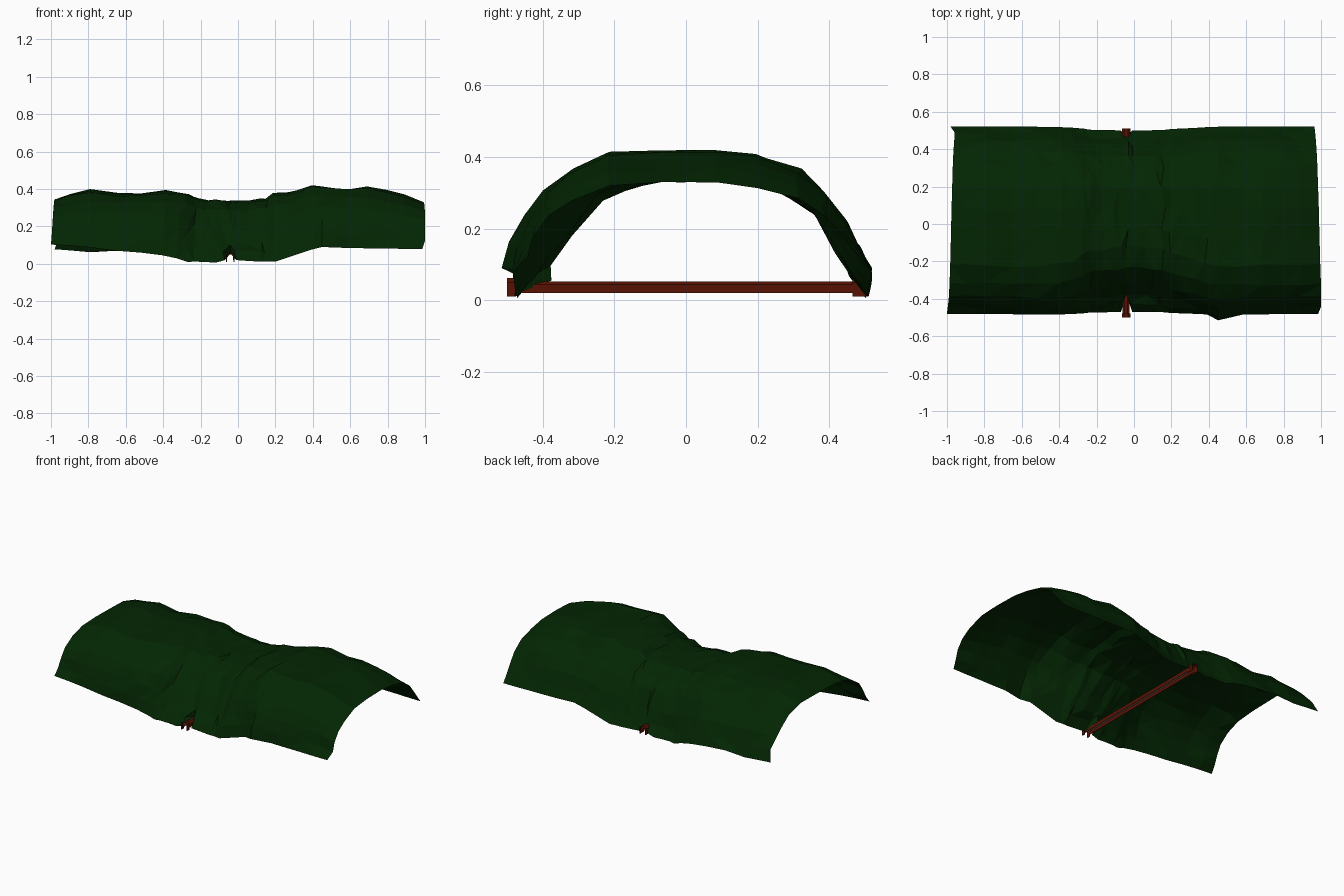
import bpy, bmesh, random

if "Cube" in bpy.data.objects:
    bpy.data.objects.remove(bpy.data.objects["Cube"])
random.seed(4)


def material(name, col):
    m = bpy.data.materials.new(name)
    m.diffuse_color = (*col, 1)
    m.use_nodes = True
    m.node_tree.nodes["Principled BSDF"].inputs["Base Color"].default_value = m.diffuse_color
    return m


def make_object(name, bm, mat=None):
    me = bpy.data.meshes.new(name)
    bm.to_mesh(me)
    bm.free()
    ob = bpy.data.objects.new(name, me)
    bpy.context.collection.objects.link(ob)
    if mat:
        me.materials.append(mat)
    return ob


green = material("cloth_green", (0.001, 0.019, 0.001))
red = material("bar_red", (0.095, 0.006, 0.001))

# Cross-sections of the cloth (y, height fraction): flared ends, round bulge, pinched waist
FLARE = [(-.48, 0), (-.445, .20), (-.42, .42), (-.38, .63), (-.32, .80), (-.22, .96), (-.08, .99),
         (.08, 1), (.20, .95), (.31, .82), (.385, .62), (.44, .40), (.485, .18), (.52, 0)]
WIDE = [(-.485, 0), (-.472, .24), (-.445, .46), (-.40, .68), (-.325, .85), (-.225, .975), (-.08, .99),
        (.08, 1), (.20, .95), (.32, .835), (.385, .67), (.45, .43), (.49, .18), (.52, 0)]
WAIST = [(-.47, 0), (-.425, .16), (-.38, .28), (-.32, .52), (-.235, .85), (-.12, .98), (-.02, 1),
         (.08, 1), (.20, .99), (.29, .87), (.36, .70), (.42, .40), (.455, .18), (.50, 0)]

# Stations along the cloth: x, ridge z, hem z, blend (-1 flared, 0 round, 1 pinched)
STATIONS = [(-.985, .355, .103, -1), (-.90, .375, .097, -.9), (-.79, .40, .087, -.7),
            (-.65, .378, .07, -.5), (-.52, .385, .06, -.2), (-.40, .393, .045, .1),
            (-.33, .39, .03, .25), (-.27, .38, .01, .5), (-.235, .365, .012, .8),
            (-.17, .342, .01, .85), (-.12, .348, .006, .9), (-.07, .338, .02, 1),
            (-.04, .336, .055, 1), (-.01, .336, .02, 1), (.06, .337, .015, 1), (.12, .35, .012, .9),
            (.155, .345, .012, .9), (.20, .38, .012, .6), (.27, .385, .035, .45), (.33, .395, .055, .3),
            (.39, .425, .075, .1), (.45, .42, .09, 0), (.58, .407, .085, -.1), (.69, .42, .083, -.4),
            (.79, .395, .082, -.7), (.89, .37, .08, -.9), (.985, .33, .08, -1)]


# Wavy end edges: how x shifts along the arch (s runs 0..1 from front to back)
def end_shift(x, s):
    if x < 0:
        return -.015 + .045 * s if s < .95 else .005
    return .015 * (s > .05) - .05 * max(0, s - .3)


# Draped cloth: a single open sheet with small random creases
bm = bmesh.new()
rows = []
n = len(WIDE)
for x, top, hem, w in STATIONS:
    row = []
    for i, a in enumerate(WIDE):
        b = WAIST[i] if w > 0 else FLARE[i]
        y = a[0] + (b[0] - a[0]) * abs(w)
        z = hem + (top - hem) * (a[1] + (b[1] - a[1]) * abs(w))
        edge = i in (0, n - 1)
        if abs(x) > .95:
            px = x + end_shift(x, i / (n - 1))
        else:
            px = x + (random.uniform(-.014, .014) if abs(x) < .45 and not edge else 0)
        # the back hem hangs lower at the left end
        if x < -.7 and i == n - 1:
            z -= .025
        if not edge:
            y += random.uniform(-.007, .007)
            z += random.uniform(-.011, .003)
        # hem gathers inward where the bar ties it
        if abs(x + .04) < .01:
            y *= {0: .80, 1: .88, 2: .95, n - 1: .93, n - 2: .97}.get(i, 1)
        if abs(x - .45) < .01 and i < 3:
            y -= .03 - .01 * i
        row.append(bm.verts.new((px, y, z)))
    rows.append(row)
for r0, r1 in zip(rows, rows[1:]):
    for i in range(n - 1):
        bm.faces.new((r0[i], r1[i], r1[i + 1], r0[i + 1]))
bmesh.ops.triangulate(bm, faces=bm.faces[:])
make_object("draped_cloth", bm, green)


# Extrude an x-z outline along y
def extrude_y(name, outline, y0, y1, mat=None):
    bm = bmesh.new()
    a, b = ([bm.verts.new((x - .042, y, z)) for x, z in outline] for y in (y0, y1))
    k = len(outline)
    bm.faces.new(a)
    bm.faces.new(b[::-1])
    for i in range(k):
        j = (i + 1) % k
        bm.faces.new((a[i], b[i], b[j], a[j]))
    bmesh.ops.recalc_face_normals(bm, faces=bm.faces[:])
    return make_object(name, bm, mat)


# Inverted open channel with a chamfered top: half width, bottom, shoulder, top, wall
def channel(h, z0, zs, zt, t):
    outer = [(h, z0), (h, zs), (h * .4, zt)]
    inner = [(h * .3, zt - t), (h - t, zs - t * .3), (h - t, z0)]
    half = outer + inner
    return [(-x, z) for x, z in outer] + outer[::-1] + inner[::-1] + [(-x, z) for x, z in inner]


# Cross bar with a grey strip under its roof and a collar at each end
extrude_y("cross_bar", channel(.019, .02, .044, .053, .003), -.49, .49, red)
extrude_y("front_collar", channel(.022, .01, .05, .062, .005), -.50, -.478, red)
extrude_y("back_collar", channel(.022, .01, .05, .062, .005), .465, .51, red)
extrude_y("grey_strip", [(-.016, .041), (-.016, .043), (.016, .043), (.016, .041)], -.49, .49,
          material("strip_grey", (.3, .3, .3)))
